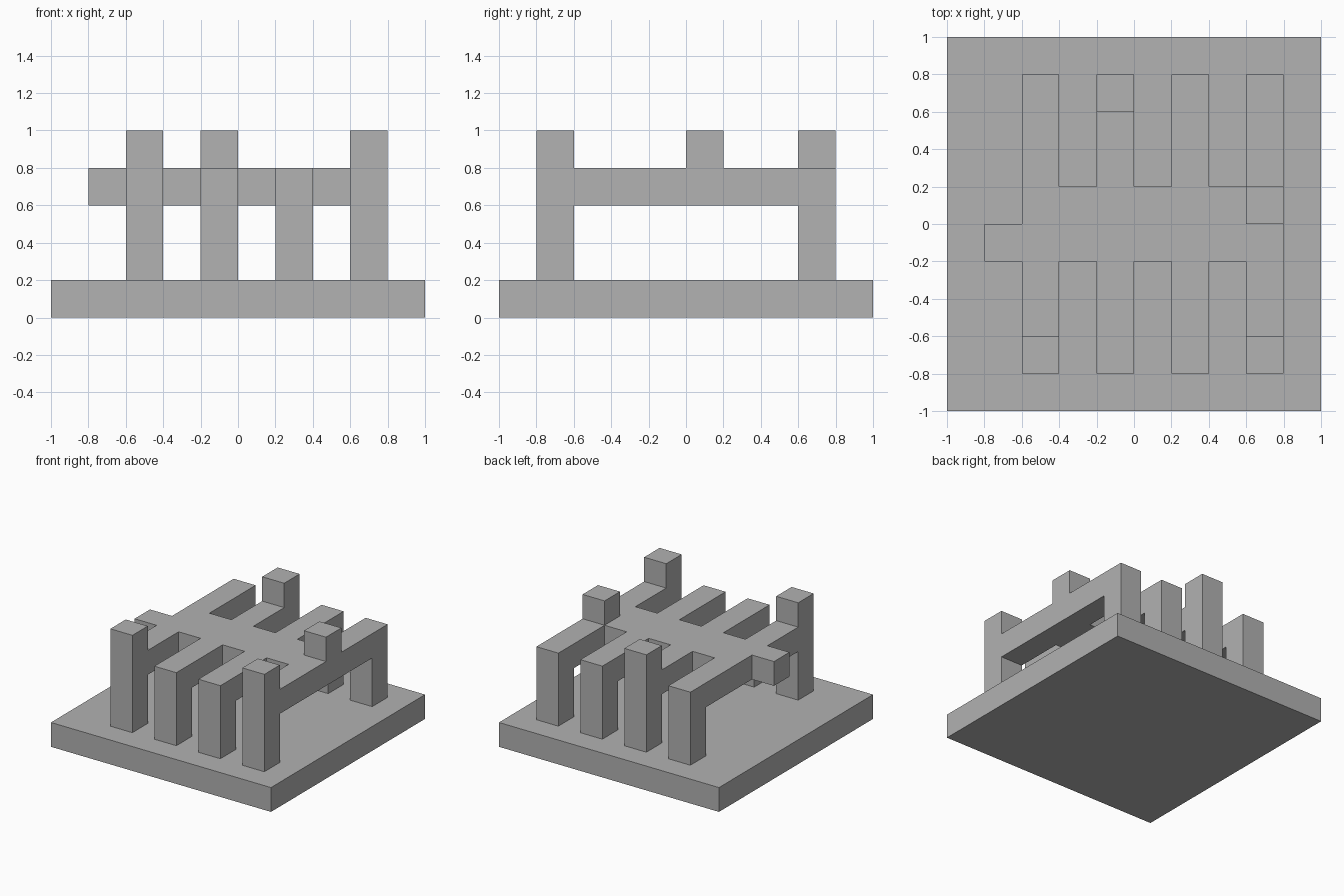
import bpy, bmesh
from mathutils import Vector

if "Cube" in bpy.data.objects:
    bpy.data.objects.remove(bpy.data.objects["Cube"])

U = 0.2  # every part sits on a 0.2 grid

# Mid-dark grey for all parts
grey = bpy.data.materials.new("dark_grey")
grey.diffuse_color = (0.445, 0.445, 0.445, 1)
grey.use_nodes = True
grey.node_tree.nodes["Principled BSDF"].inputs["Base Color"].default_value = grey.diffuse_color


def block(x0, x1, y0, y1, z0, z1):
    """Grid cells filling a box given in grid steps."""
    return {(x, y, z) for x in range(x0, x1) for y in range(y0, y1) for z in range(z0, z1)}


parts = {}

# Square base slab
parts["base"] = block(-5, 5, -5, 5, 0, 1)

# Front and back rows of legs, with a flat arm running between each pair
arms = set()
for i, x in enumerate((-3, -1, 1, 3), 1):
    parts[f"front_leg_{i}"] = block(x, x + 1, -4, -3, 1, 4)
    parts[f"back_leg_{i}"] = block(x, x + 1, 3, 4, 1, 4)
    arms |= block(x, x + 1, -3, 3, 3, 4)

# Raised platform: arms, central deck and the small tab on the left
parts["platform"] = arms | block(-3, 4, -1, 1, 3, 4)
parts["side_tab"] = block(-4, -3, -1, 0, 3, 4)

# Cubes standing on top
tops = {"front_left": (-3, -4), "front_right": (3, -4), "back": (-1, 3), "right": (3, 0)}
for name, (x, y) in tops.items():
    parts[f"{name}_post_top"] = block(x, x + 1, y, y + 1, 4, 5)

solid = set().union(*parts.values())


def skin(name, cells):
    """Make the part's outer faces, leaving out those hidden against another part."""
    bm = bmesh.new()
    for c in cells:
        for axis in range(3):
            for sign in (-1, 1):
                n = list(c)
                n[axis] += sign
                if tuple(n) in solid:
                    continue
                a, b, d = Vector(), Vector(), Vector()
                d[axis] = sign / 2
                a[(axis + 1) % 3] = 0.5
                b[(axis + 2) % 3] = 0.5 * sign
                mid = Vector(c) + Vector((0.5, 0.5, 0.5)) + d
                bm.faces.new([bm.verts.new((mid + p) * U)
                              for p in (-a - b, a - b, a + b, -a + b)])
    bmesh.ops.remove_doubles(bm, verts=bm.verts, dist=0.001)
    mesh = bpy.data.meshes.new(name)
    bm.to_mesh(mesh)
    bm.free()
    mesh.materials.append(grey)
    bpy.context.collection.objects.link(bpy.data.objects.new(name, mesh))


for name, cells in parts.items():
    skin(name, cells)
